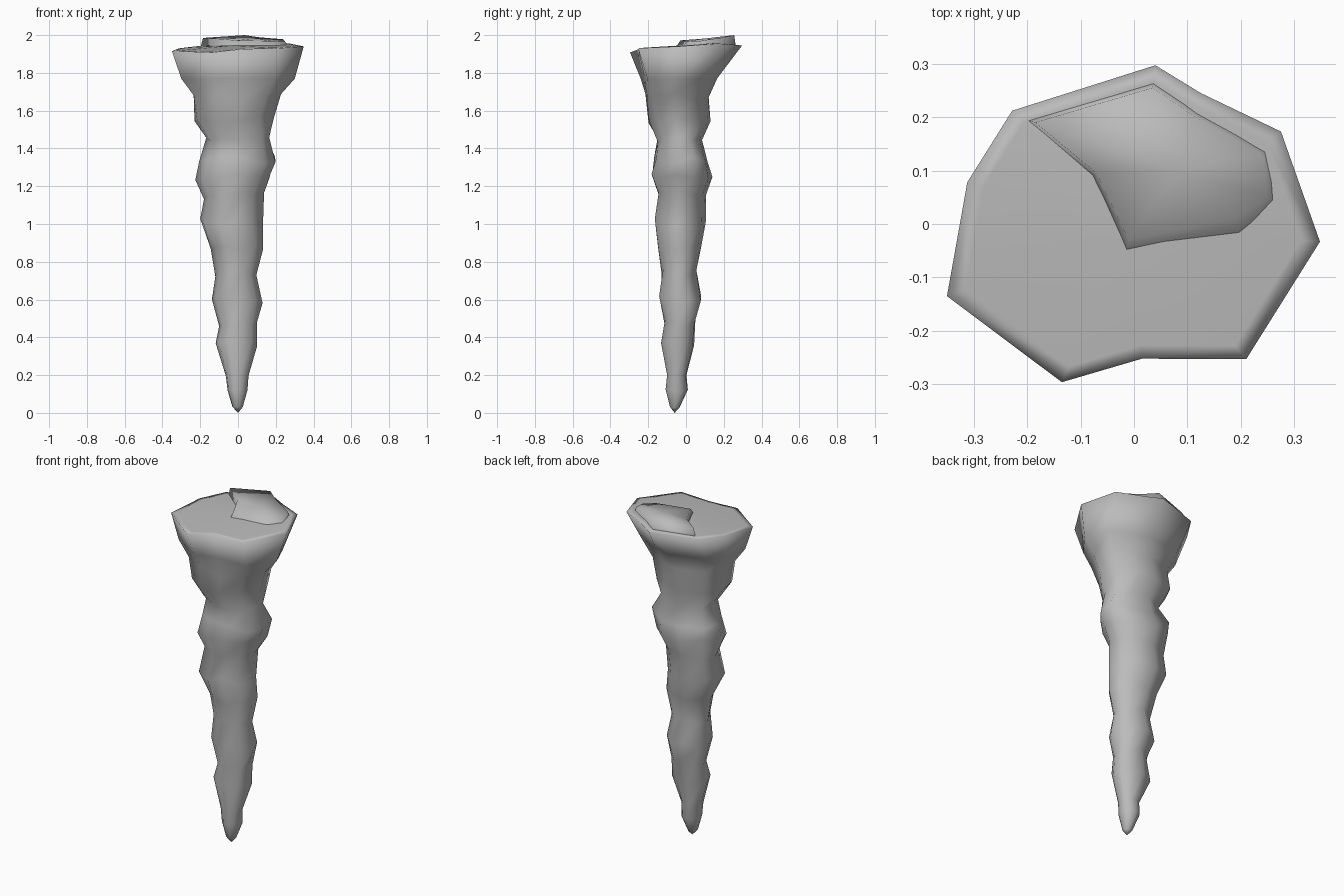
import bpy, math, random

if "Cube" in bpy.data.objects:
    bpy.data.objects.remove(bpy.data.objects["Cube"])
random.seed(4)

stone = bpy.data.materials.new("grey stone")
stone.diffuse_color = (0.5, 0.5, 0.5, 1)
stone.use_nodes = True
stone.node_tree.nodes["Principled BSDF"].inputs["Base Color"].default_value = stone.diffuse_color


def make(name, verts, faces):
    me = bpy.data.meshes.new(name)
    me.from_pydata(verts, [], faces)
    me.materials.append(stone)
    me.shade_smooth()
    me.update()
    ob = bpy.data.objects.new(name, me)
    bpy.context.collection.objects.link(ob)
    return ob


# top rim outline, counter-clockwise
rim = [(.348, -.033, 1.94), (.275, .173, 1.955), (.125, .245, 1.95), (.04, .297, 1.945),
       (-.228, .212, 1.94), (-.312, .078, 1.93), (-.35, -.135, 1.915),
       (-.135, -.296, 1.908), (.015, -.252, 1.925), (.21, -.253, 1.93)]
n = len(rim)

# shaft profile: z, x min, x max, y min, y max
rings = [(.03, -.03, .025, -.085, -.035), (.12, -.055, .05, -.108, .01),
         (.20, -.065, .056, -.10, .002), (.36, -.118, .10, -.132, .043),
         (.48, -.10, .10, -.113, .05), (.60, -.138, .13, -.142, .08),
         (.74, -.12, .097, -.13, .055), (.87, -.145, .132, -.148, .08),
         (1.01, -.20, .132, -.165, .105), (1.15, -.18, .138, -.145, .105),
         (1.25, -.226, .17, -.182, .14), (1.34, -.205, .198, -.168, .115),
         (1.44, -.168, .165, -.15, .085), (1.55, -.23, .19, -.198, .13),
         (1.67, -.235, .228, -.215, .12), (1.77, -.30, .30, -.24, .165)]


def fit(vals, lo, hi):
    a, b = min(vals), max(vals)
    return [lo + (v - a) / (b - a) * (hi - lo) for v in vals]


# rough shaft: uneven rings fitted to the profile, closed at tip and top
verts = [(0, -.06, 0)]
for k, (z, x0, x1, y0, y1) in enumerate(rings):
    rough = .06 if k < 14 else .02
    t = max(0, (k - 12) / 4)          # blend towards the rim outline
    lean = .18 if 5 < k < 12 else .04  # bulge to the back left, flat at the front right
    pts = []
    for i in range(n):
        a = math.tau * i / n - .1
        d = math.cos(a - math.radians(135))
        r = 1 + random.uniform(-rough, rough) + lean * d * abs(d) ** 2
        px, py = r * math.cos(a), r * math.sin(a)
        pts.append((px + (rim[i][0] / .35 - px) * t, py + (rim[i][1] / .296 - py) * t))
    xs, ys = fit([p[0] for p in pts], x0, x1), fit([p[1] for p in pts], y0, y1)
    wob = .02 if 2 < k < 15 else .004
    verts += [(x, y, z + random.uniform(-wob, wob)) for x, y in zip(xs, ys)]
verts += rim
# broken top surface: an inner ring keeps the rim edge soft, then the centre
verts += [(x * .9, y * .9, z + .003) for x, y, z in rim]
verts.append((-.03, -.03, 1.945))
faces = [(0, 1 + (i + 1) % n, 1 + i) for i in range(n)]
for k in range(len(rings) + 1):
    b = 1 + k * n
    for i in range(n):
        j = (i + 1) % n
        faces.append((b + i, b + j, b + n + j, b + n + i))
b = 1 + (len(rings) + 1) * n
faces += [(b + i, b + (i + 1) % n, b + n) for i in range(n)]
make("spike_shaft", verts, faces)

# raised slab on the back of the top: sloping foot at the front, steep at the back
slab = [(.25, .05, 1.965), (.24, .13, 1.978), (.115, .20, 1.988), (.035, .255, 2.0),
        (-.185, .19, 1.985), (-.07, .095, 1.978), (-.01, -.03, 1.972), (.19, .01, 1.968)]
foot = [(.27, .04), (.25, .14), (.12, .21), (.036, .265),
        (-.2, .194), (-.08, .09), (-.015, -.055), (.2, -.03)]
m = len(slab)
sv = [(x, y, 1.932) for x, y in foot] + slab + [(.08, .10, 1.982)]
sf = [(i, (i + 1) % m, m + (i + 1) % m, m + i) for i in range(m)]
sf += [(m + i, m + (i + 1) % m, 2 * m) for i in range(m)]
make("raised_top_slab", sv, sf)
